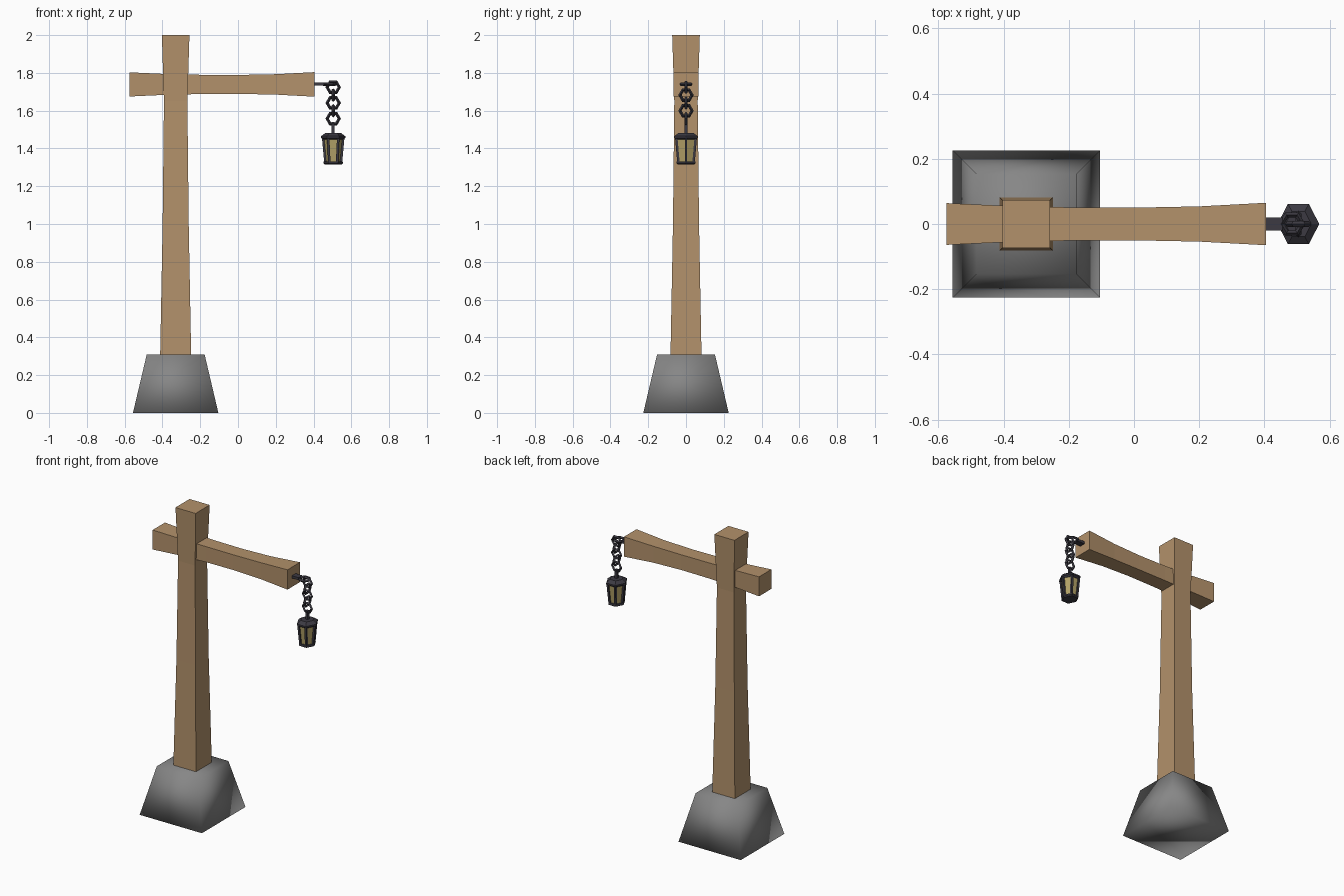
import bpy, bmesh
from math import cos, sin, pi
from mathutils import Vector

cube = bpy.data.objects.get("Cube")
if cube:
    bpy.data.objects.remove(cube, do_unlink=True)


def material(name, rgb):
    m = bpy.data.materials.new(name)
    m.use_nodes = True
    m.diffuse_color = (*rgb, 1)
    m.node_tree.nodes["Principled BSDF"].inputs["Base Color"].default_value = (*rgb, 1)
    return m


WOOD = material("wood", (0.45, 0.285, 0.147))
STONE = material("stone", (0.24, 0.24, 0.24))
IRON = material("dark iron", (0.045, 0.042, 0.055))
GLASS = material("amber glass", (0.46, 0.37, 0.14))


def loft(name, mat, rings, smooth=False):
    """Skin a list of equal point rings and cap both ends."""
    bm = bmesh.new()
    loops = [[bm.verts.new(p) for p in ring] for ring in rings]
    n = len(loops[0])
    for a, b in zip(loops, loops[1:]):
        for i in range(n):
            j = (i + 1) % n
            bm.faces.new((a[i], a[j], b[j], b[i]))
    bm.faces.new(loops[0])
    bm.faces.new(loops[-1])
    bmesh.ops.recalc_face_normals(bm, faces=bm.faces)
    for f in bm.faces:
        f.smooth = smooth
    mesh = bpy.data.meshes.new(name)
    bm.to_mesh(mesh)
    bm.free()
    mesh.materials.append(mat)
    ob = bpy.data.objects.new(name, mesh)
    bpy.context.collection.objects.link(ob)
    return ob


CORNERS = ((-1, -1), (1, -1), (1, 1), (-1, 1))


def square(x, y, z, h):
    return [(x + h * a, y + h * b, z) for a, b in CORNERS]


def hexagon(z, r, stretch=1.12):
    return [(LAMP_X + r * cos(i * pi / 3), r * stretch * sin(i * pi / 3), z)
            for i in range(6)]


POST_X, LAMP_X = -0.33, 0.504

# Stone footing, softly shaded
loft("stone_footing", STONE,
     [square(POST_X, 0, z, h) for z, h in ((0, 0.226), (0.31, 0.153))], smooth=True)

# Post that narrows, then flares at the top
loft("post", WOOD, [square(POST_X, 0, z, h) for z, h in
                    ((0.25, 0.084), (0.31, 0.082), (1.0, 0.069), (1.65, 0.062), (2.0, 0.073))])

# Cross arm, waisted in the middle
arm = ((-0.575, 0.064), (-0.38, 0.055), (-0.2, 0.051), (0, 0.05), (0.2, 0.054), (0.405, 0.065))
loft("cross_arm", WOOD, [[(x, h * a, 1.739 + h * b) for a, b in CORNERS] for x, h in arm])

# Iron tongue on the arm end
loft("arm_tongue", IRON, [[(x, 0.02 * a, 1.74 + 0.008 * b) for a, b in CORNERS]
                          for x in (0.395, 0.455)])


# Hexagonal chain links
def link(name, x, z, rotation):
    bpy.ops.mesh.primitive_torus_add(major_segments=6, minor_segments=4, major_radius=0.032,
                                     minor_radius=0.009, location=(x, 0, z), rotation=rotation)
    ob = bpy.context.object
    ob.name = name
    ob.data.materials.append(IRON)
    for p in ob.data.polygons:
        p.use_smooth = False


link("arm_ring", 0.484, 1.74, (0, 0, 0))
for i in range(5):
    link(f"chain_link_{i + 1}", LAMP_X, 1.724 - 0.0415 * i,
         (pi / 2, 0, 0 if i % 2 == 0 else pi / 2))

# Lantern hanger, roof, glass and floor
loft("lantern_hanger", IRON, [square(LAMP_X, 0, z, 0.008) for z in (1.47, 1.54)])
loft("lantern_roof", IRON, [hexagon(z, r) for z, r in
                            ((1.447, 0.052), (1.456, 0.064), (1.465, 0.064), (1.483, 0.04))])
loft("lantern_glass", GLASS, [hexagon(1.325, 0.039), hexagon(1.455, 0.051)])
loft("lantern_floor", IRON, [hexagon(z, r) for z, r in
                             ((1.316, 0.045), (1.322, 0.052), (1.332, 0.05))])

# Corner bars of the lantern
low, high = hexagon(1.325, 0.041), hexagon(1.455, 0.053)
for i in range(6):
    loft(f"lantern_bar_{i + 1}", IRON,
         [square(*Vector(p), 0.0065) for p in (low[i], high[i])])
